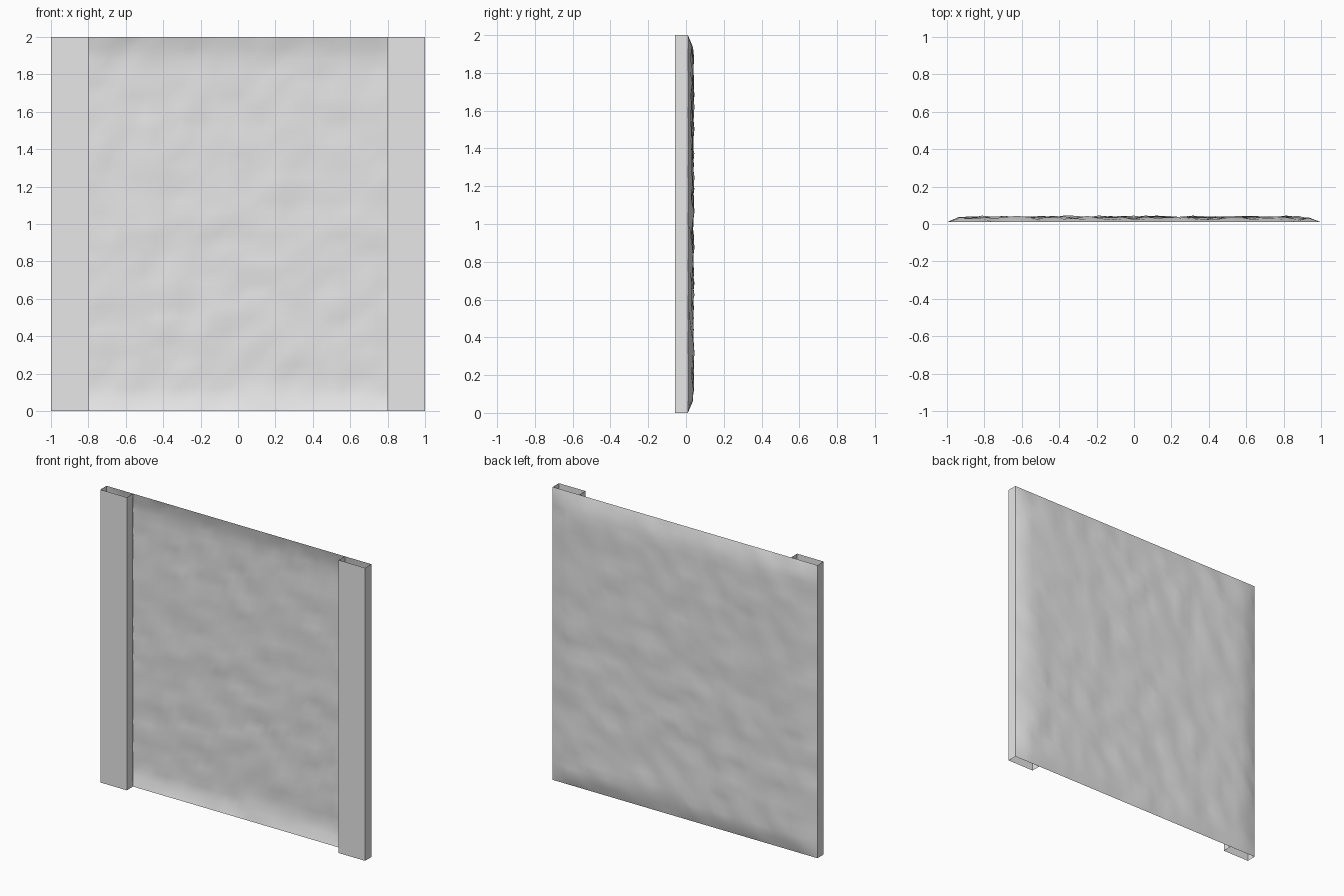
import bpy
import bmesh
import random
from mathutils import Vector

if "Cube" in bpy.data.objects:
    bpy.data.objects.remove(bpy.data.objects["Cube"], do_unlink=True)

random.seed(7)

# Single neutral grey
grey = bpy.data.materials.new("light_grey")
grey.use_nodes = True
colour = (0.8, 0.8, 0.8, 1)
grey.diffuse_color = colour
grey.node_tree.nodes["Principled BSDF"].inputs["Base Color"].default_value = colour

FRONT, SEAM, HEIGHT = -0.057, 0.01, 2.0


def make_object(name, bm):
    mesh = bpy.data.meshes.new(name)
    bm.to_mesh(mesh)
    bm.free()
    mesh.materials.append(grey)
    obj = bpy.data.objects.new(name, mesh)
    bpy.context.collection.objects.link(obj)
    return obj


# Rough sheet: a grid that bulges backwards from its straight border
CELLS = 32
bm = bmesh.new()
bmesh.ops.create_grid(bm, x_segments=CELLS, y_segments=CELLS, size=1)
for v in bm.verts:
    x, z = v.co.x, v.co.y + 1
    edge = min(1 - abs(x), z, HEIGHT - z)
    ramp = 1 - (1 - min(edge / 0.15, 1)) ** 2
    bump = random.gauss(0, 0.0045) if edge > 0.03 else 0
    low_swell = 0.006 * max(0, 1 - z / 0.3)
    depth = (0.024 + low_swell) * ramp + max(-0.009, min(0.011, bump))
    v.co = Vector((x, SEAM + max(depth, 0), z))
for f in bm.faces:
    f.smooth = True
bmesh.ops.reverse_faces(bm, faces=bm.faces)
bm.normal_update()
if sum(f.normal.y for f in bm.faces) < 0:
    bmesh.ops.reverse_faces(bm, faces=bm.faces)
make_object("rough_sheet", bm)


# Side posts: open channels standing in front of the sheet
def make_post(name, side):
    bm = bmesh.new()
    outline = [(1.0, SEAM), (1.0, FRONT), (0.8, FRONT), (0.8, SEAM)]
    rows = [[bm.verts.new((side * x, y, z)) for x, y in outline] for z in (0, HEIGHT)]
    for i in range(len(outline) - 1):
        quad = [rows[0][i], rows[0][i + 1], rows[1][i + 1], rows[1][i]]
        bm.faces.new(quad if side < 0 else quad[::-1])
    make_object(name, bm)


make_post("left_post", 1)
make_post("right_post", -1)
